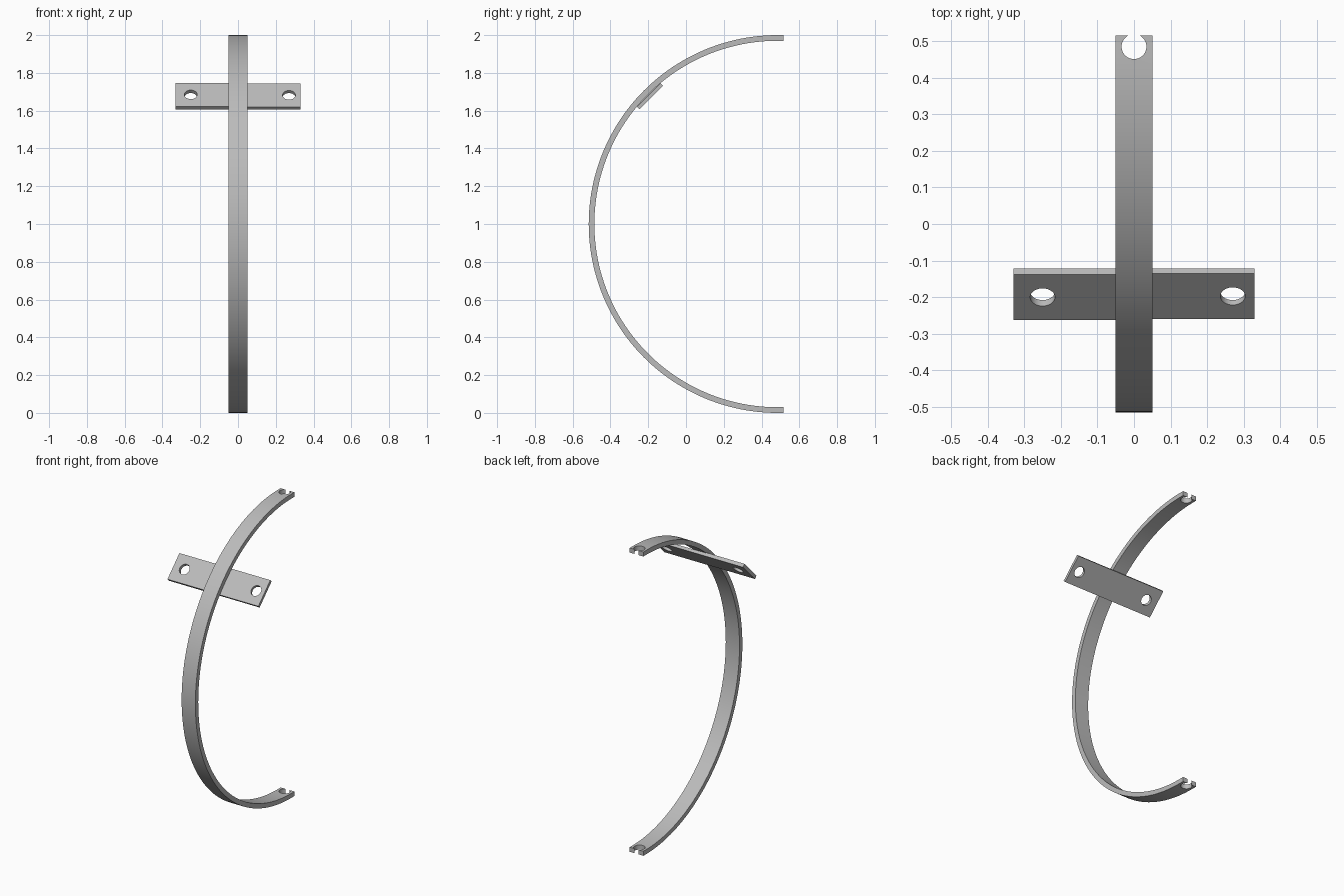
import bpy, bmesh, math
from mathutils import Matrix, Vector

cube = bpy.data.objects.get("Cube")
if cube:
    bpy.data.objects.remove(cube, do_unlink=True)

steel = bpy.data.materials.new("grey_steel")
steel.use_nodes = True
GREY = (0.5, 0.5, 0.5, 1)
steel.diffuse_color = GREY
steel.node_tree.nodes["Principled BSDF"].inputs["Base Color"].default_value = GREY

CY, CZ = 0.485, 1.0           # centre of the arc
OUTER, INNER = 1.0, 0.97
END_Y = 0.515
HALF_WIDTH = 0.05
HOLE_R = 0.034
SEGMENTS = 96


def add_object(name, bm):
    bmesh.ops.recalc_face_normals(bm, faces=bm.faces)
    mesh = bpy.data.meshes.new(name)
    bm.to_mesh(mesh)
    bm.free()
    mesh.materials.append(steel)
    obj = bpy.data.objects.new(name, mesh)
    bpy.context.collection.objects.link(obj)
    return obj


def drill(obj, matrix, depth):
    """Cut a round hole along the local z axis of the matrix."""
    bm = bmesh.new()
    bmesh.ops.create_cone(bm, cap_ends=True, segments=48, radius1=HOLE_R,
                          radius2=HOLE_R, depth=depth, matrix=matrix)
    cutter = add_object("hole_cutter", bm)
    cutter.hide_render = True
    mod = obj.modifiers.new("hole", 'BOOLEAN')
    mod.operation = 'DIFFERENCE'
    mod.solver = 'EXACT'
    mod.object = cutter
    bpy.ops.object.select_all(action='DESELECT')
    bpy.context.view_layer.objects.active = obj
    obj.select_set(True)
    bpy.ops.object.modifier_apply(modifier=mod.name)
    bpy.data.objects.remove(cutter, do_unlink=True)


def finish(obj):
    bpy.ops.object.select_all(action='DESELECT')
    bpy.context.view_layer.objects.active = obj
    obj.select_set(True)
    bpy.ops.object.shade_smooth_by_angle(angle=math.radians(30))


# Curved strap: half ring with short straight ends, extruded across x
def arc(radius):
    points = [(END_Y, CZ + radius)]
    for i in range(SEGMENTS + 1):
        a = math.pi * (0.5 + i / SEGMENTS)
        points.append((CY + radius * math.cos(a), CZ + radius * math.sin(a)))
    return points + [(END_Y, CZ - radius)]


bm = bmesh.new()
rings = []
for (yo, zo), (yi, zi) in zip(arc(OUTER), arc(INNER)):
    rings.append([bm.verts.new(p) for p in (
        (-HALF_WIDTH, yo, zo), (HALF_WIDTH, yo, zo),
        (HALF_WIDTH, yi, zi), (-HALF_WIDTH, yi, zi))])
for a, b in zip(rings, rings[1:]):
    for k in range(4):
        n = (k + 1) % 4
        bm.faces.new((a[k], a[n], b[n], b[k]))
bm.faces.new(rings[0])
bm.faces.new(rings[-1])
strap = add_object("curved_strap", bm)

# Bolt holes at both tips
for side in (-1, 1):
    z = CZ + side * (OUTER + INNER) / 2
    drill(strap, Matrix.Translation((0, CY, z)), 0.2)
finish(strap)

# Mounting tabs: flat plates at 45 degrees under the strap
TILT = Matrix.Rotation(math.radians(45), 4, 'X')
TAB_INNER, TAB_LENGTH = 0.946, 0.176


def mounting_tab(name, x_end, hole_x, thickness):
    radius = TAB_INNER + thickness / 2
    frame = (Matrix.Translation((0, CY, CZ)) @ TILT
             @ Matrix.Translation((0, 0, radius)))
    shape = (Matrix.Translation((x_end / 2, 0, 0))
             @ Matrix.Diagonal((abs(x_end), TAB_LENGTH, thickness, 1)))
    bm = bmesh.new()
    bmesh.ops.create_cube(bm, size=1, matrix=frame @ shape)
    tab = add_object(name, bm)
    drill(tab, frame @ Matrix.Translation(Vector((hole_x, 0, 0))), 0.2)
    finish(tab)


mounting_tab("right_mounting_tab", -0.33, -0.25, 0.023)
mounting_tab("left_mounting_tab", 0.33, 0.27, 0.019)
